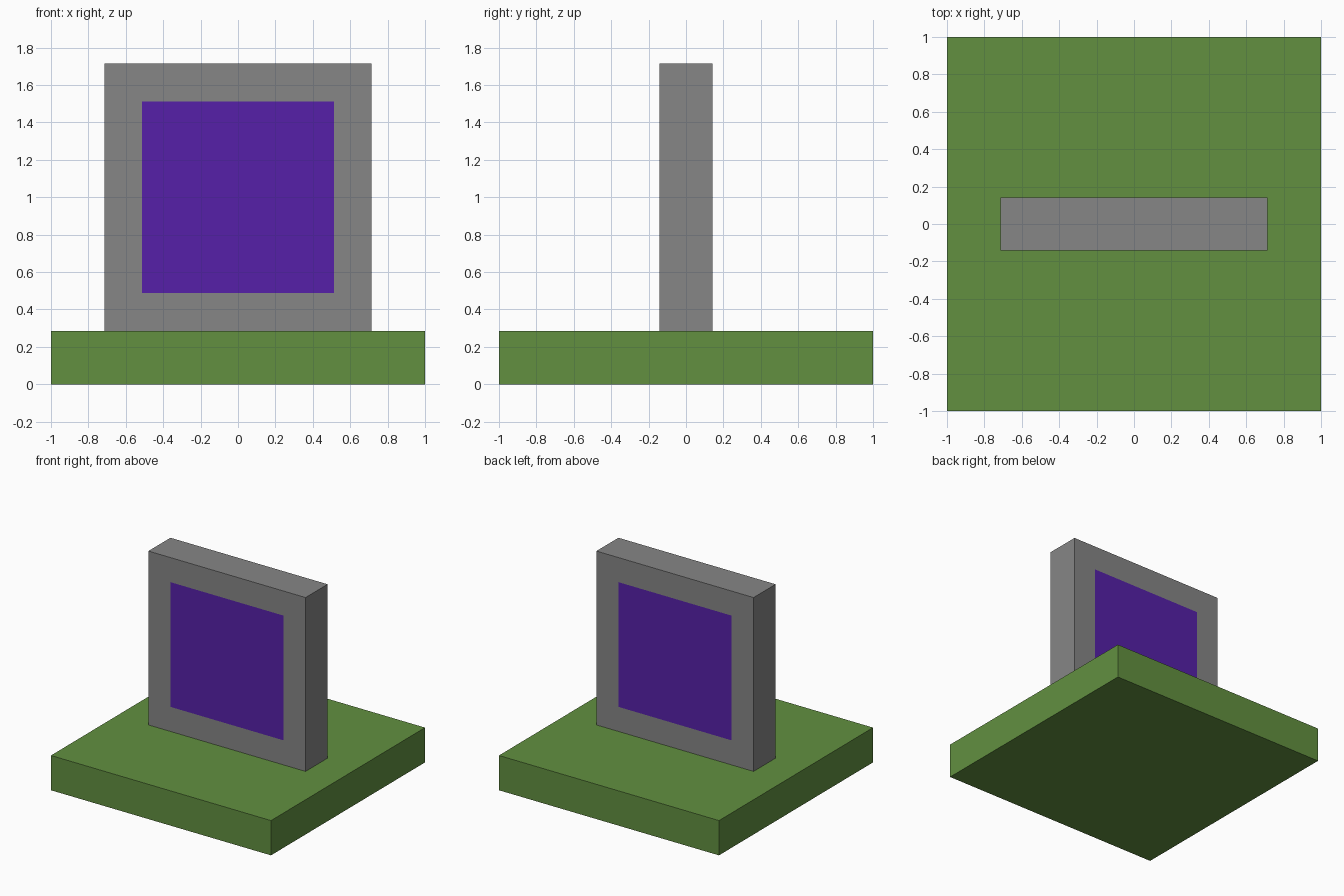
import bpy
import bmesh
from mathutils import Matrix, Vector

cube = bpy.data.objects.get("Cube")
if cube:
    bpy.data.objects.remove(cube, do_unlink=True)

U = 1 / 7  # base module: the whole model is 14 modules wide


def material(name, rgb):
    mat = bpy.data.materials.new(name)
    mat.use_nodes = True
    color = (*rgb, 1)
    mat.diffuse_color = color
    mat.node_tree.nodes["Principled BSDF"].inputs["Base Color"].default_value = color
    return mat


green = material("grass green", (0.122, 0.279, 0.051))
gray = material("stone gray", (0.238, 0.238, 0.238))
purple = material("deep purple", (0.093, 0.0144, 0.392))


def box(name, size, bottom, mats, panel_margin=0):
    """Box standing at a height, with an optional inset panel on front and back."""
    bm = bmesh.new()
    bmesh.ops.create_cube(bm, size=1)
    center = Vector((0, 0, bottom + size[2] / 2))
    bmesh.ops.transform(bm, verts=bm.verts,
                        matrix=Matrix.Translation(center) @ Matrix.Diagonal((*size, 1)))
    if panel_margin:
        bm.normal_update()
        sides = [f for f in bm.faces if abs(f.normal.y) > 0.9]
        bmesh.ops.inset_individual(bm, faces=sides, thickness=panel_margin)
        for f in sides:
            f.material_index = 1
    mesh = bpy.data.meshes.new(name)
    bm.to_mesh(mesh)
    bm.free()
    for m in mats:
        mesh.materials.append(m)
    obj = bpy.data.objects.new(name, mesh)
    bpy.context.collection.objects.link(obj)
    return obj


# Square ground slab
box("base", (14 * U, 14 * U, 2 * U), 0, [green])

# Upright stone with a flush purple panel on both broad sides
box("upright_slab", (10 * U, 2 * U, 10 * U), 2 * U, [gray, purple], panel_margin=2 * U)
